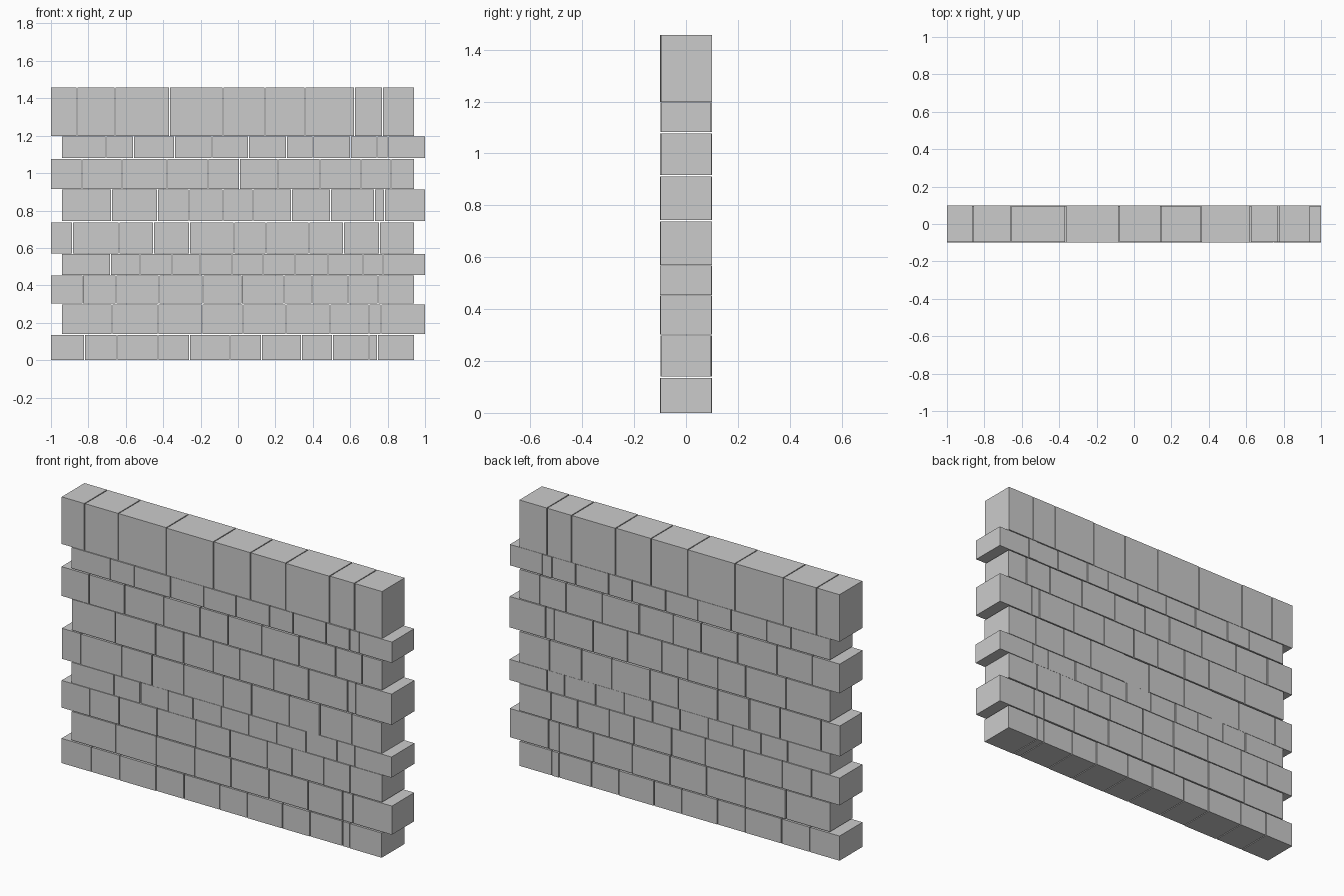
import bpy, random

random.seed(4)
GAP = 0.005          # mortarless joint width
HALF_DEPTH = 0.1

# Each course: bottom z, top z, inner joint positions along x
courses = [
    (0.000, 0.135, [-.82, -.648, -.428, -.26, -.043, .125, .34, .505, .70, .745]),
    (0.141, 0.298, [-.673, -.428, -.193, .027, .257, .492, .70, .765]),
    (0.303, 0.452, [-.83, -.652, -.422, -.187, .02, .246, .396, .588, .748]),
    (0.455, 0.568, [-.682, -.524, -.353, -.203, -.032, .134, .305, .481, .668, .775]),
    (0.570, 0.737, [-.885, -.636, -.452, -.26, -.021, .15, .38, .564, .757]),
    (0.743, 0.912, [-.676, -.43, -.262, -.08, .08, .286, .495, .73, .783]),
    (0.916, 1.076, [-.834, -.62, -.38, -.16, .008, .214, .438, .658, .818]),
    (1.082, 1.196, [-.706, -.559, -.34, -.139, .056, .259, .401, .602, .743, .802]),
    (1.199, 1.457, [-.861, -.658, -.366, -.08, .144, .358, .623, .773]),
]


def stone(name, x0, x1, z0, z1):
    """One rectangular stone, its faces very slightly uneven in depth."""
    y0 = -HALF_DEPTH + random.uniform(0, 0.004)
    y1 = HALF_DEPTH - random.uniform(0, 0.004)
    bpy.ops.mesh.primitive_cube_add(
        size=1, location=((x0 + x1) / 2, (y0 + y1) / 2, (z0 + z1) / 2))
    ob = bpy.context.object
    ob.name = name
    for v in ob.data.vertices:
        v.co.x *= x1 - x0
        v.co.y *= y1 - y0
        v.co.z *= z1 - z0


# Stagger alternate courses so that the wall ends are toothed
for row, (z0, z1, joints) in enumerate(courses):
    left, right = (-1, 0.94) if row % 2 == 0 else (-0.94, 1)
    edges = [left - GAP / 2] + joints + [right + GAP / 2]
    for i, (a, b) in enumerate(zip(edges, edges[1:])):
        stone(f"course_{row + 1}_stone_{i + 1}", a + GAP / 2, b - GAP / 2, z0, z1)
